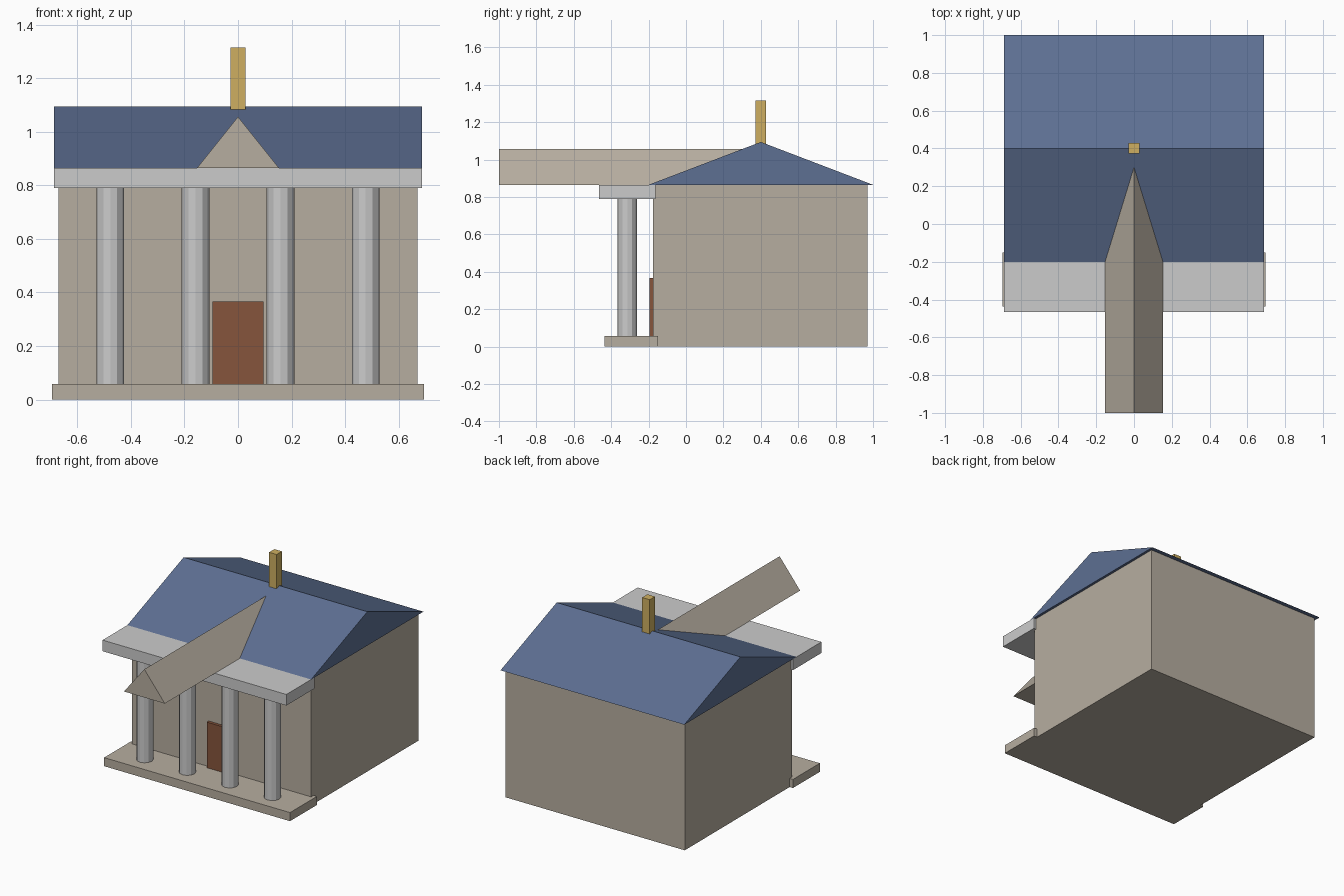
import bpy, bmesh

if "Cube" in bpy.data.objects:
    bpy.data.objects.remove(bpy.data.objects["Cube"])


def material(name, rgb):
    m = bpy.data.materials.new(name)
    m.diffuse_color = (*rgb, 1)
    m.use_nodes = True
    m.node_tree.nodes["Principled BSDF"].inputs["Base Color"].default_value = m.diffuse_color
    return m


stone = material("stone", (0.47, 0.42, 0.35))
slate = material("slate", (0.11, 0.16, 0.29))
wood = material("wood", (0.24, 0.09, 0.045))
gold = material("gold", (0.62, 0.43, 0.12))
marble = material("marble", (0.70, 0.70, 0.67))


def finish(bm, name, mat):
    bmesh.ops.recalc_face_normals(bm, faces=bm.faces)
    me = bpy.data.meshes.new(name)
    bm.to_mesh(me)
    bm.free()
    me.materials.append(mat)
    ob = bpy.data.objects.new(name, me)
    bpy.context.collection.objects.link(ob)
    return ob


def extrude(name, profile, vec, mat):
    """Closed polygon swept along vec."""
    bm = bmesh.new()
    face = bm.faces.new([bm.verts.new(p) for p in profile])
    new = bmesh.ops.extrude_face_region(bm, geom=[face], use_keep_orig=True)["geom"]
    bmesh.ops.translate(bm, vec=vec, verts=[v for v in new if isinstance(v, bmesh.types.BMVert)])
    return finish(bm, name, mat)


def box(name, half_x, y0, y1, z0, z1, mat):
    profile = [(-half_x, y0, z0), (-half_x, y1, z0), (-half_x, y1, z1), (-half_x, y0, z1)]
    return extrude(name, profile, (2 * half_x, 0, 0), mat)


# Main building and entrance
box("walls", 0.67, -0.176, 0.97, 0, 0.865, stone)
box("porch_base", 0.695, -0.437, -0.15, 0, 0.058, stone)
box("porch_lintel", 0.687, -0.465, -0.162, 0.79, 0.865, marble)
box("door", 0.096, -0.196, -0.166, 0.058, 0.366, wood)

# Gabled roof, ridge running along x
extrude("roof", [(-0.687, -0.2, 0.865), (-0.687, 1.0, 0.865), (-0.687, 0.4, 1.094)],
        (1.374, 0, 0), slate)

# Long pediment, ridge running along y and ending inside the roof
extrude("pediment", [(-0.153, -1.0, 0.865), (0.153, -1.0, 0.865), (0, -1.0, 1.056)],
        (0, 1.3, 0), stone)

# Spire post on the ridge
box("spire", 0.028, 0.372, 0.428, 1.08, 1.315, gold)

# Four faceted columns
for i in range(4):
    bpy.ops.mesh.primitive_cylinder_add(vertices=12, radius=0.052, depth=0.732,
                                        location=((i - 1.5) * 0.318, -0.314, 0.424))
    col = bpy.context.object
    col.name = f"column_{i + 1}"
    col.data.materials.append(marble)
